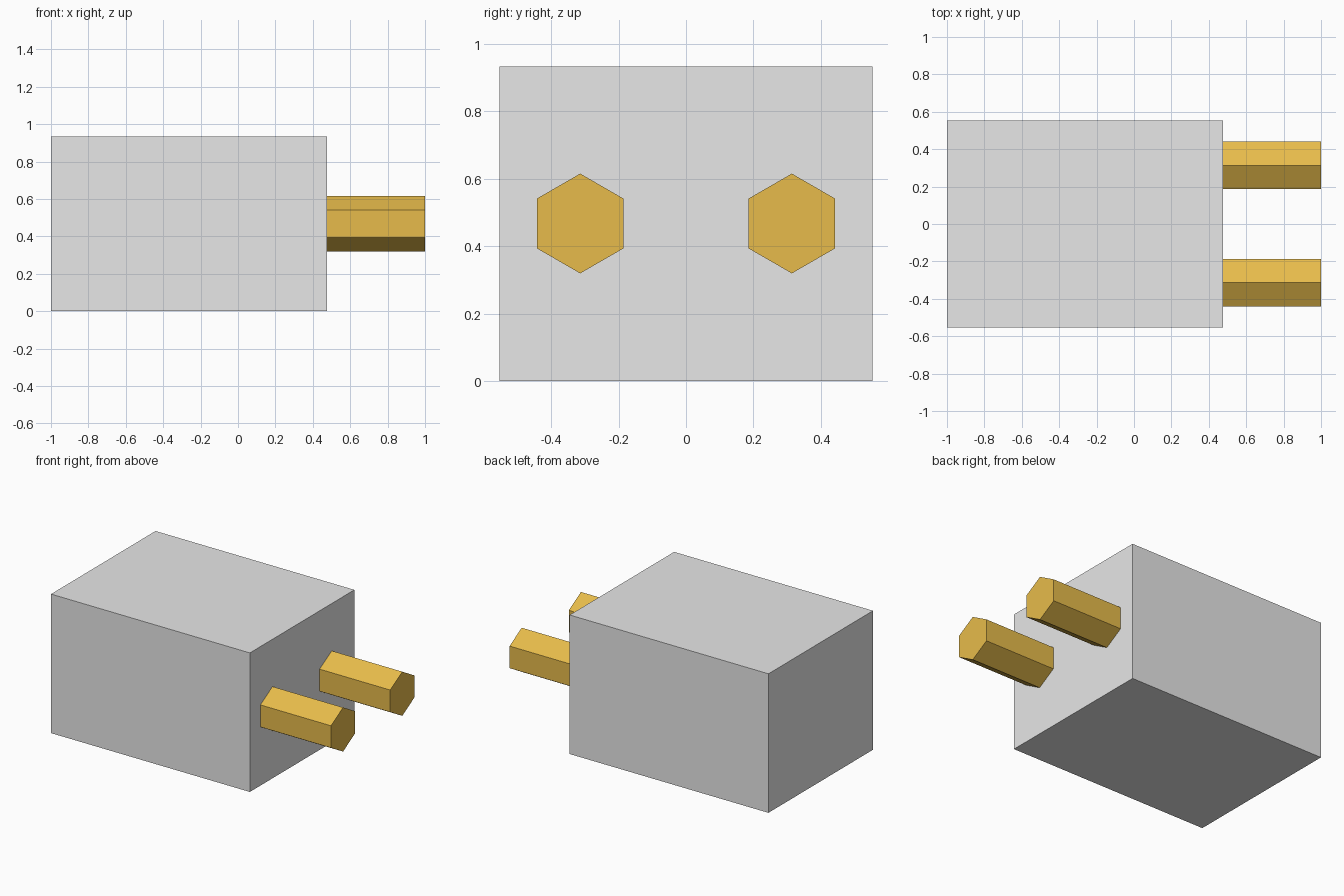
import bpy
import math

if "Cube" in bpy.data.objects:
    bpy.data.objects.remove(bpy.data.objects["Cube"])


def material(name, rgb):
    m = bpy.data.materials.new(name)
    m.diffuse_color = (*rgb, 1.0)
    m.use_nodes = True
    m.node_tree.nodes["Principled BSDF"].inputs["Base Color"].default_value = m.diffuse_color
    return m


grey = material("light_grey", (0.8, 0.8, 0.8))
brass = material("brass_yellow", (0.8, 0.5, 0.07))

# Block body, standing on the ground
X0, X1, WIDTH, HEIGHT = -1.0, 0.476, 1.108, 0.933
bpy.ops.mesh.primitive_cube_add(size=1, location=((X0 + X1) / 2, 0, HEIGHT / 2))
body = bpy.context.object
body.name = "body_block"
body.scale = (X1 - X0, WIDTH, HEIGHT)
bpy.ops.object.transform_apply(location=False, rotation=False, scale=True)
body.data.materials.append(grey)


# Hexagonal pins along x, with one corner pointing up
def pin(name, y):
    bpy.ops.mesh.primitive_cylinder_add(
        vertices=6, radius=0.148, depth=1.0 - X1,
        location=((X1 + 1.0) / 2, y, HEIGHT / 2 + 0.001),
        rotation=(0, math.pi / 2, 0))
    obj = bpy.context.object
    obj.name = name
    # the cylinder's corners start on its y axis: turn them to point up
    top = max((obj.matrix_basis @ v.co).z for v in obj.data.vertices) - obj.location.z
    if top < 0.14:
        for v in obj.data.vertices:
            v.co.x, v.co.y = -v.co.y, v.co.x
    obj.data.materials.append(brass)


for name, y in (("front_pin", -0.314), ("back_pin", 0.314)):
    pin(name, y)
